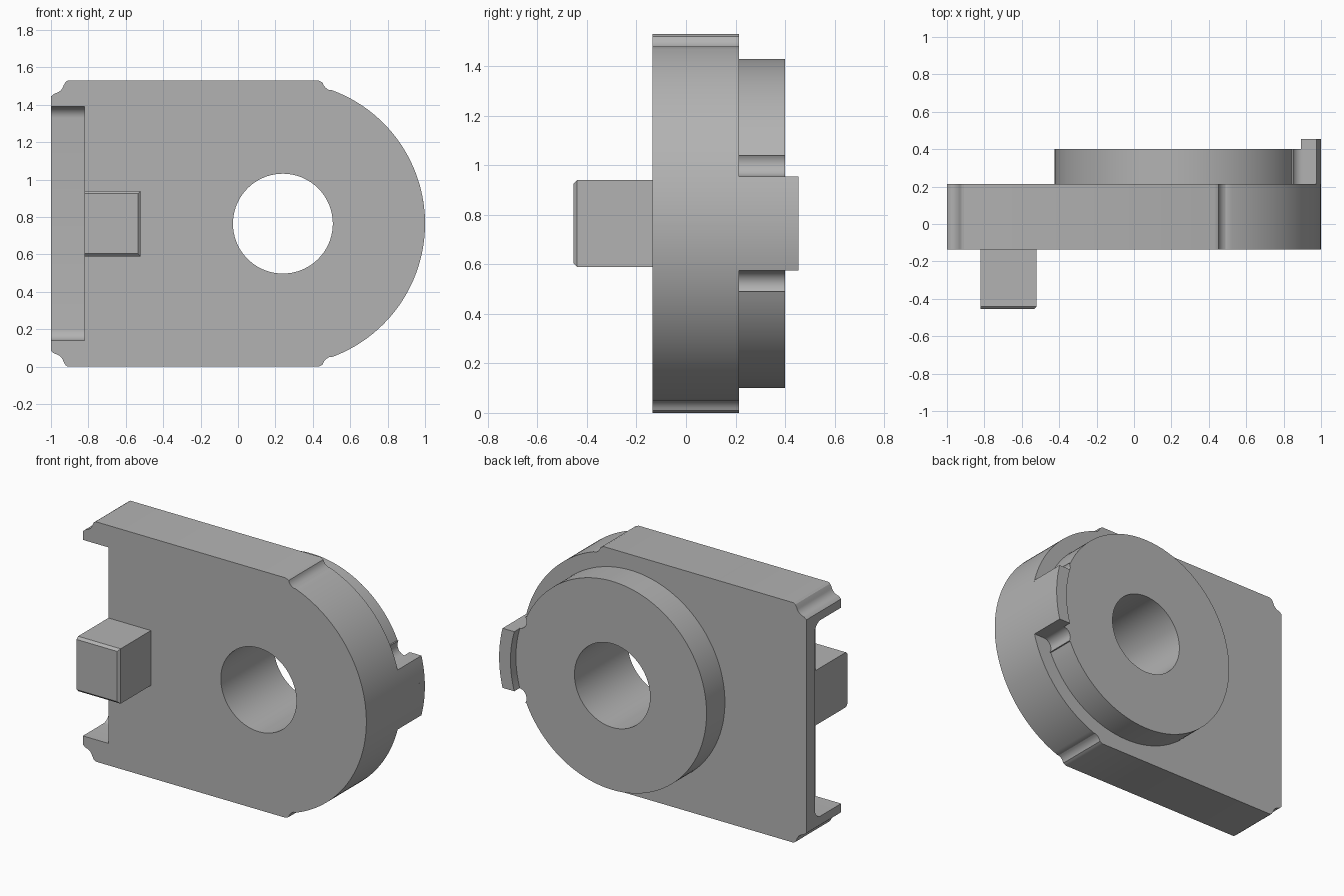
import bpy, bmesh, math
from mathutils import Vector

if "Cube" in bpy.data.objects:
    bpy.data.objects.remove(bpy.data.objects["Cube"])

CX, CZ = 0.24, 0.765          # axis of the bore
R_OUT, R_BOSS, R_BORE = 0.76, 0.665, 0.267

grey = bpy.data.materials.new("grey metal")
grey.diffuse_color = (0.45, 0.45, 0.45, 1)
grey.use_nodes = True
grey.node_tree.nodes["Principled BSDF"].inputs["Base Color"].default_value = grey.diffuse_color


def arc(cx, cz, r, a0, a1, n):
    """Points on an arc, angles in degrees."""
    return [(cx + r * math.cos(math.radians(a0 + (a1 - a0) * i / n)),
             cz + r * math.sin(math.radians(a0 + (a1 - a0) * i / n))) for i in range(n + 1)]


def mirror_z(pts):
    """Continue a top outline with its reflection below the bore axis."""
    return pts + [(x, 2 * CZ - z) for x, z in reversed(pts)]


def prism(name, pts, lo, hi, axis='Y'):
    """Extrude an outline: (x, z) along y, or (y, z) along x."""
    bm = bmesh.new()
    place = (lambda p, d: (p[0], d, p[1])) if axis == 'Y' else (lambda p, d: (d, p[0], p[1]))
    face = bm.faces.new([bm.verts.new(place(p, lo)) for p in pts])
    ext = bmesh.ops.extrude_face_region(bm, geom=[face])
    step = Vector((0, hi - lo, 0)) if axis == 'Y' else Vector((hi - lo, 0, 0))
    bmesh.ops.translate(bm, vec=step, verts=[g for g in ext["geom"] if isinstance(g, bmesh.types.BMVert)])
    bmesh.ops.recalc_face_normals(bm, faces=bm.faces)
    return finish(name, bm)


def finish(name, bm):
    mesh = bpy.data.meshes.new(name)
    bm.to_mesh(mesh)
    bm.free()
    mesh.materials.append(grey)
    ob = bpy.data.objects.new(name, mesh)
    bpy.context.collection.objects.link(ob)
    return ob


def cut(ob, cutter):
    cutter.hide_render = True
    mod = ob.modifiers.new("cut", 'BOOLEAN')
    mod.operation, mod.solver, mod.object = 'DIFFERENCE', 'EXACT', cutter
    bpy.context.view_layer.objects.active = ob
    bpy.ops.object.modifier_apply(modifier=mod.name)


# Plate: straight body, stepped corners, round end
a = math.degrees(math.acos((0.50 - CX) / R_OUT))
top = [(-1, 1.445), (-0.985, 1.458)]
top += arc(-0.99, 1.52, 0.06, -75, -15, 6)            # concave corner relief
top += [(-0.922, 1.522), (-0.91, 1.53), (0.43, 1.53), (0.443, 1.524)]
top += arc(0.51, 1.535, 0.06, 195, 250, 5)            # concave step into the round end
top += arc(CX, CZ, R_OUT, a, 0, 36)[:-1]
plate = prism("plate", mirror_z(top + [(CX + R_OUT, CZ + 0.0005)]), -0.135, 0.215)

# Boss with a neck reaching the rim between two rounded reliefs
half = 0.19
tab_a = math.degrees(math.asin(half / R_OUT))
boss_a = math.degrees(math.asin(0.275 / R_BOSS))
outline = arc(CX, CZ, R_BOSS, 179.5, boss_a, 60)
outline += arc(0.90, CZ + half + 0.055, 0.055, 147, 270, 12)
outline += arc(CX, CZ, R_OUT, tab_a, 0.2, 8)
boss = prism("boss", mirror_z(outline), 0.215, 0.40)

# Raised lip on the neck
r_in = 0.68
lip_a = math.degrees(math.asin(half / r_in))
lip = prism("lip", arc(CX, CZ, R_OUT, -tab_a, tab_a, 16) + arc(CX, CZ, r_in, lip_a, -lip_a, 16), 0.40, 0.455)

# Bore through plate and boss
bore = prism("bore_cutter", arc(CX, CZ, R_BORE, 0, 360, 72)[:-1], -0.5, 0.6)
cut(plate, bore)
cut(boss, bore)

# Recess in the left end, with rounded inner corners
f = 0.06
recess = prism("recess_cutter",
               [(-0.3, 0.14)] + arc(0.13 - f, 0.14 + f, f, -90, 0, 8)
               + arc(0.13 - f, 1.39 - f, f, 0, 90, 8) + [(-0.3, 1.39)], -1.2, -0.82, 'X')
cut(plate, recess)
for c in (bore, recess):
    bpy.data.objects.remove(c)

# Block on the front, its front edges chamfered except beside the recess
block = prism("front_block", [(-0.82, 0.59), (-0.52, 0.59), (-0.52, 0.94), (-0.82, 0.94)], -0.455, -0.135)
bm = bmesh.new()
bm.from_mesh(block.data)
edges = [e for e in bm.edges if all(v.co.y < -0.45 for v in e.verts)
         and any(v.co.x > -0.6 for v in e.verts)]
bmesh.ops.bevel(bm, geom=edges, offset=0.015, segments=1, affect='EDGES')
bm.to_mesh(block.data)
bm.free()

# Smooth the curved walls and keep real edges sharp
for ob in (plate, boss, lip):
    bpy.ops.object.select_all(action='DESELECT')
    ob.select_set(True)
    bpy.context.view_layer.objects.active = ob
    bpy.ops.object.shade_smooth_by_angle(angle=math.radians(25))
